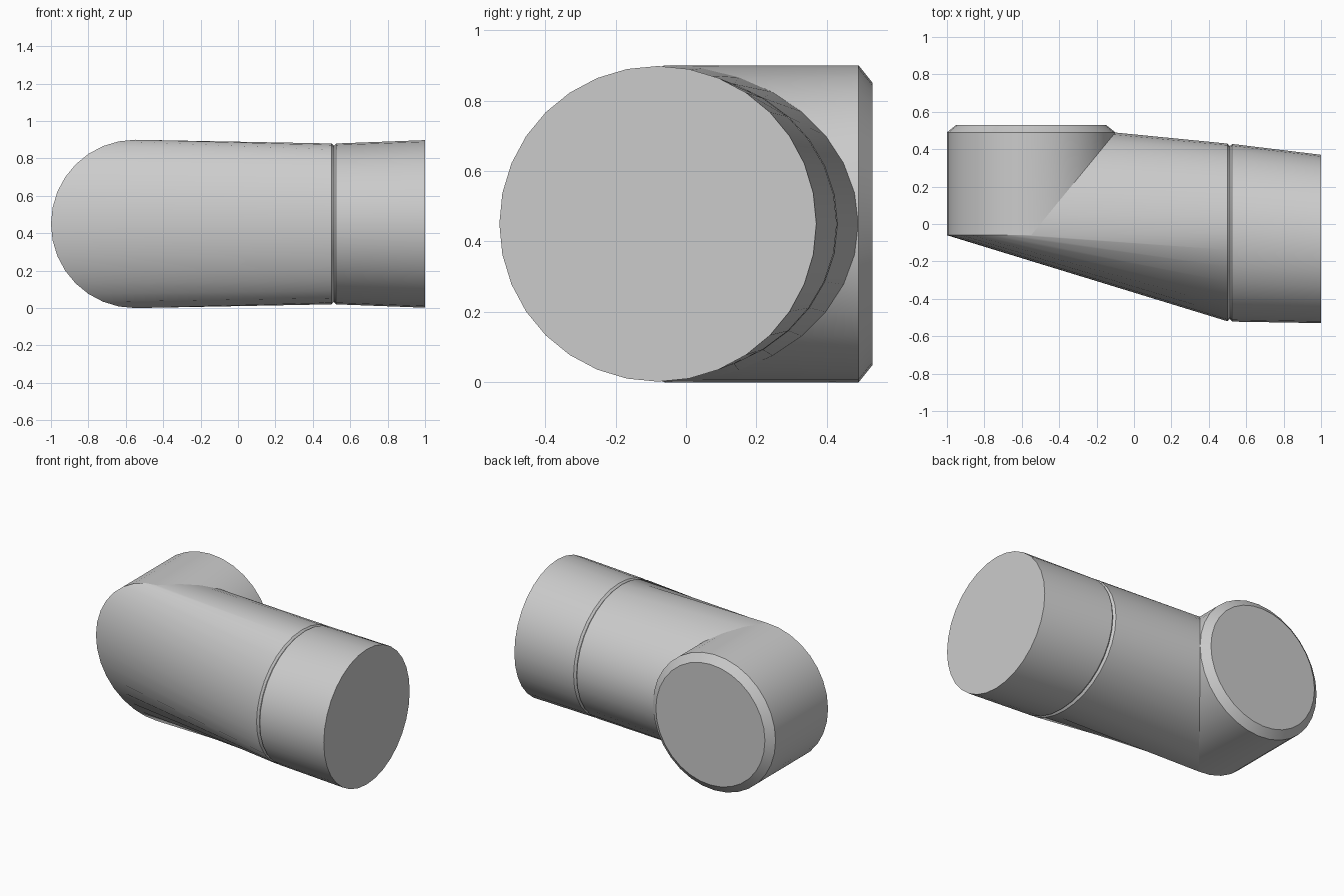
import bpy, bmesh, math

cube = bpy.data.objects.get("Cube")
if cube:
    bpy.data.objects.remove(cube)

SIDES = 32
ANGLES = [2 * math.pi * i / SIDES for i in range(SIDES)]
MID_Z = 0.45
STUB_X = -0.55

grey = bpy.data.materials.new("light grey")
grey.use_nodes = True
grey.diffuse_color = (0.6, 0.6, 0.6, 1)
grey.node_tree.nodes["Principled BSDF"].inputs["Base Color"].default_value = (0.6, 0.6, 0.6, 1)


def stub_ring(y, r):
    """Circle around the short branch, facing the back."""
    return [(STUB_X + r * math.cos(a), y, MID_Z + r * math.sin(a)) for a in ANGLES]


def mitre_ring(y, r, slope):
    """Joint line: square on the outer half, slanted on the inner half."""
    return [(STUB_X + r * math.cos(a), y + slope * max(0, r * math.cos(a)),
             MID_Z + r * math.sin(a)) for a in ANGLES]


def pipe_ring(x, y, ry, rz):
    """Ellipse around the long pipe, facing sideways."""
    return [(x, y + ry * math.cos(a), MID_Z + rz * math.sin(a)) for a in ANGLES]


def loft(name, rings, cap_first=False, cap_last=False):
    bm = bmesh.new()
    loops = [[bm.verts.new(p) for p in ring] for ring in rings]
    for a, b in zip(loops, loops[1:]):
        for i in range(SIDES):
            j = (i + 1) % SIDES
            bm.faces.new((a[i], a[j], b[j], b[i]))
    if cap_first:
        bm.faces.new(loops[0][::-1])
    if cap_last:
        bm.faces.new(loops[-1])
    mesh = bpy.data.meshes.new(name)
    bm.to_mesh(mesh)
    bm.free()
    mesh.materials.append(grey)
    obj = bpy.data.objects.new(name, mesh)
    bpy.context.collection.objects.link(obj)
    bpy.ops.object.select_all(action='DESELECT')
    obj.select_set(True)
    bpy.context.view_layer.objects.active = obj
    bpy.ops.object.shade_smooth_by_angle(angle=math.radians(30))
    return obj


mitre = mitre_ring(-0.06, 0.45, 1.22)
body_end = pipe_ring(0.5, -0.045, 0.475, 0.43)
sleeve_start = pipe_ring(0.525, -0.047, 0.475, 0.43)

# Short branch with a chamfered, closed end
loft("branch_stub", [stub_ring(0.53, 0.4), stub_ring(0.49, 0.45), mitre], cap_first=True)

# Long body from the mitred joint to the groove
loft("main_body", [mitre, body_end])

# Narrow groove between body and sleeve
loft("joint_groove", [body_end, pipe_ring(0.512, -0.046, 0.462, 0.418), sleeve_start])

# End sleeve, closed
loft("end_sleeve", [sleeve_start, pipe_ring(1.0, -0.08, 0.45, 0.448)], cap_last=True)
